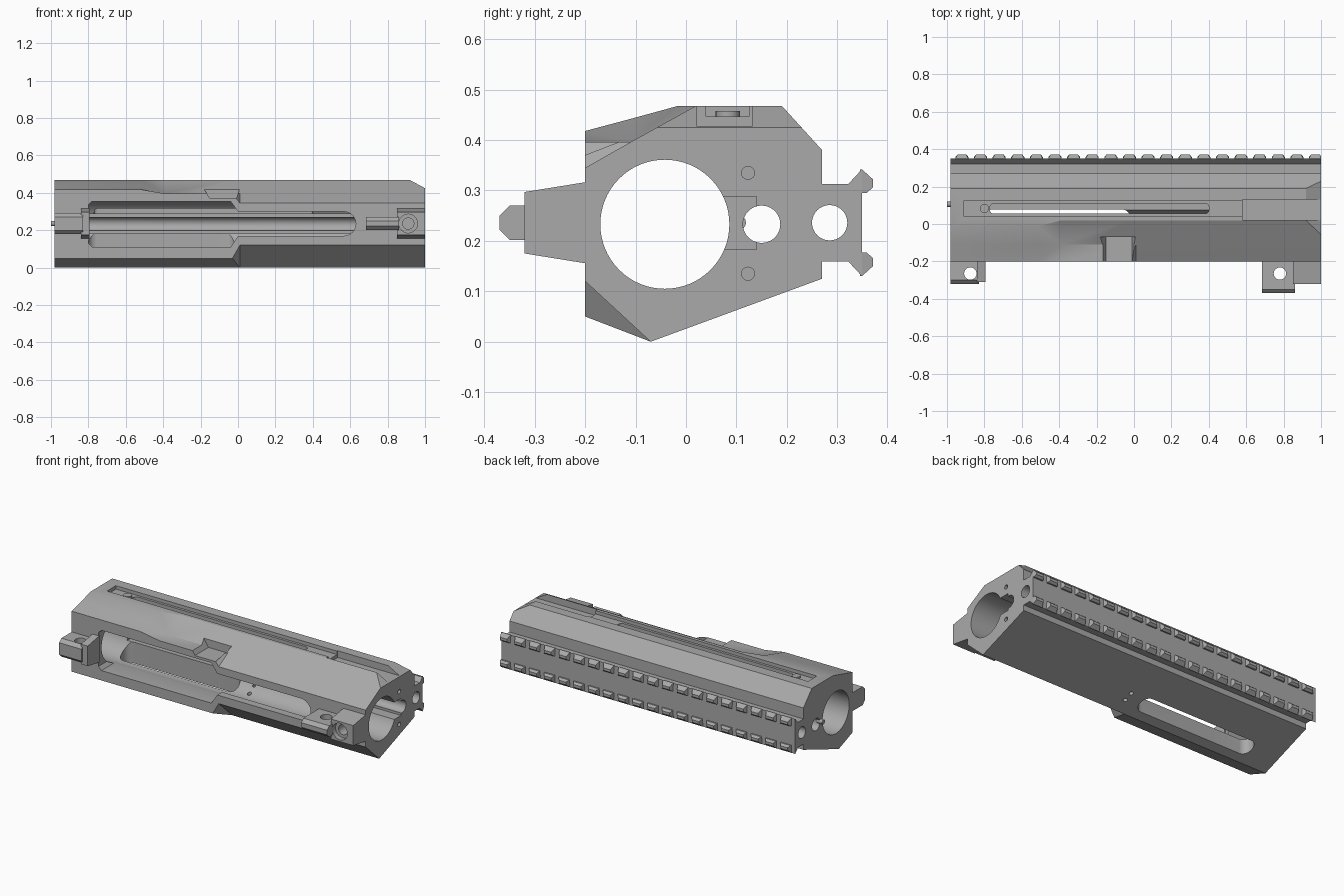
import bpy, bmesh, math
from mathutils import Vector

cube = bpy.data.objects.get("Cube")
if cube:
    bpy.data.objects.remove(cube, do_unlink=True)

metal = bpy.data.materials.new("grey metal")
metal.use_nodes = True
GREY = (0.4, 0.4, 0.4, 1)
metal.diffuse_color = GREY
metal.node_tree.nodes["Principled BSDF"].inputs["Base Color"].default_value = GREY


def make(name, bm):
    bmesh.ops.recalc_face_normals(bm, faces=bm.faces)
    mesh = bpy.data.meshes.new(name)
    bm.to_mesh(mesh)
    bm.free()
    mesh.materials.append(metal)
    ob = bpy.data.objects.new(name, mesh)
    bpy.context.collection.objects.link(ob)
    return ob


def loft(name, rings):
    """Skin a list of closed rings of 3D points and cap both ends."""
    bm = bmesh.new()
    rows = [[bm.verts.new(p) for p in ring] for ring in rings]
    n = len(rows[0])
    for a, b in zip(rows, rows[1:]):
        for i in range(n):
            bm.faces.new((a[i], a[(i + 1) % n], b[(i + 1) % n], b[i]))
    bm.faces.new(rows[0])
    bm.faces.new(rows[-1])
    bmesh.ops.triangulate(bm, faces=[f for f in bm.faces if len(f.verts) == 4])
    return make(name, bm)


def prism(name, pts, axis, lo, hi):
    """Extrude a 2D outline along x, y or z."""
    def put(p, t):
        q = list(p)
        q.insert("xyz".index(axis), t)
        return Vector(q)
    return loft(name, [[put(p, lo) for p in pts], [put(p, hi) for p in pts]])


def circle(u, v, r, n=40):
    return [(u + r * math.cos(math.tau * i / n), v + r * math.sin(math.tau * i / n))
            for i in range(n)]


def rounded(u0, u1, v0, v1, r, n=8):
    pts = []
    corners = [(u1 - r, v1 - r), (u0 + r, v1 - r), (u0 + r, v0 + r), (u1 - r, v0 + r)]
    for k, (u, v) in enumerate(corners):
        for i in range(n + 1):
            a = math.pi / 2 * (k + i / n)
            pts.append((u + r * math.cos(a), v + r * math.sin(a)))
    return pts


def box(name, x, y, z):
    rect = [(x[0], y[0]), (x[1], y[0]), (x[1], y[1]), (x[0], y[1])]
    return prism(name, rect, "z", *z)


def cut(ob, cutters):
    for c in cutters:
        c.hide_render = True
        mod = ob.modifiers.new("cut", "BOOLEAN")
        mod.operation, mod.solver, mod.object = "DIFFERENCE", "EXACT", c
        bpy.context.view_layer.objects.active = ob
        bpy.ops.object.modifier_apply(modifier=mod.name)
        bpy.data.objects.remove(c, do_unlink=True)


def smooth(ob):
    bpy.ops.object.select_all(action="DESELECT")
    ob.select_set(True)
    bpy.context.view_layer.objects.active = ob
    bpy.ops.object.shade_smooth_by_angle(angle=math.radians(25))


MID = 0.236      # height of the rail and lug axis
BY, BZ = -0.042, 0.233   # bore axis


# Body: one section skinned along x, its front edges changing on the way
def section(x, low, edge, mid, top_y):
    return [(x, y, z) for y, z in (
        (-0.2, low), (-0.07, 0), (0.27, 0.125), (0.27, 0.38), (0.19, 0.468),
        (top_y, 0.468), (-0.11, mid), (-0.2, edge))]


body = loft("receiver_body", [
    section(-0.98, 0.05, 0.418, 0.442, -0.015),
    section(-0.52, 0.05, 0.418, 0.442, -0.015),
    section(-0.39, 0.05, 0.396, 0.396, 0.02),
    section(-0.03, 0.05, 0.396, 0.396, 0.02),
    section(0.01, 0.12, 0.345, 0.396, 0.02),
    section(1.0, 0.12, 0.345, 0.396, 0.02)])

# Front opening: wide port that narrows to a round-ended slot
port = [(-0.8, 0.13), (-0.78, 0.11), (-0.04, 0.11), (0, 0.17)]
port += [(0.565 + 0.065 * math.cos(a), 0.235 + 0.065 * math.sin(a))
         for a in [math.pi * (i / 12 - 0.5) for i in range(13)]]
port += [(0, 0.3), (-0.04, 0.355), (-0.78, 0.355), (-0.8, 0.335)]

notch = loft("notch", [
    [(-0.15, y, 0.37), (-0.01, y, 0.37), (0.03, y, 0.48), (-0.22, y, 0.48)]
    for y in (-0.3, -0.07)])

cut(body, [
    prism("bore", circle(BY, BZ, 0.128, 64), "x", -1.1, 1.1),
    prism("port", port, "y", -0.3, -0.05),
    box("key_pocket", (-0.8, 1.1), (0.05, 0.14), (0.183, 0.288)),
    prism("key_hole", circle(0.15, BZ, 0.037), "x", -1.1, 1.1),
    prism("lower_slot", rounded(-0.8, -0.02, -0.02, 0.078, 0.045), "z", -0.1, 0.22),
    box("top_groove", (-0.91, 0.6), (0.04, 0.125), (0.447, 0.6)),
    box("end_groove", (0.58, 1.1), (0.022, 0.131), (0.427, 0.6)),
    prism("top_slit", rounded(-0.77, 0.4, 0.055, 0.11, 0.02), "z", 0.24, 0.6),
    notch,
    prism("end_chamfer", [(0.92, 0.468), (1.08, 0.382), (1.1, 0.6), (0.92, 0.6)],
          "y", -0.5, 0.5),
    prism("pin_hole_upper", circle(0.123, 0.335, 0.013, 16), "x", 0.9, 1.1),
    prism("pin_hole_lower", circle(0.123, 0.135, 0.013, 16), "x", 0.9, 1.1),
    prism("vent_a", circle(0.07, 0.01, 0.012, 16), "z", -0.1, 0.15),
    prism("vent_b", circle(0.07, 0.06, 0.012, 16), "z", -0.1, 0.15)])
smooth(body)

# Rail base along the back, with a bore of its own
half = [(0.26, 0.077), (0.322, 0.077), (0.349, 0.106)]
rail = prism("rail_base", [(y, MID - z) for y, z in half]
             + [(y, MID + z) for y, z in reversed(half)], "x", -0.98, 1.0)
rail_bore = circle(0.285, MID, 0.035)
cut(rail, [prism("rail_bore", rail_bore, "x", -1.1, 1.1)])
cut(body, [prism("rail_bore", rail_bore, "x", -1.1, 1.1)])
smooth(rail)

# Rail teeth in two mirrored rows
tooth = [(0.345, 0.106), (0.349, 0.106), (0.371, 0.086), (0.371, 0.07),
         (0.358, 0.059), (0.345, 0.059)]
for i in range(20):
    x = -0.92 + 0.0995 * i
    for side, word in ((1, "upper"), (-1, "lower")):
        rings = []
        for end in (-1, 1):
            rings.append([(min(x + end * (0.035 if y < 0.36 else 0.024), 1.0),
                           y, MID + side * z) for y, z in tooth])
        loft(f"rail_tooth_{word}_{i + 1}", rings)


# Front lugs: outlines in y and z, mirrored about the axis
def lug(name, half_outline, x0, x1):
    pts = [(y, MID - z) for y, z in half_outline]
    pts += [(y, MID + z) for y, z in reversed(half_outline)]
    return prism(name, pts, "x", x0, x1)


taper = [(-0.19, 0.082), (-0.32, 0.061)]
left_lug = lug("left_lug_block", taper, 0.85, 1.0)
cut(left_lug, [prism("bolt_recess", circle(0.91, MID, 0.05), "y", -0.4, -0.29),
               prism("bolt_hole", circle(0.91, MID, 0.03), "y", -0.4, -0.22)])
left_tab = lug("left_lug_tab", [(-0.19, 0.034), (-0.35, 0.034), (-0.37, 0.014)],
               0.685, 0.86)
cut(left_tab, [prism("tab_hole", circle(0.78, -0.265, 0.033), "z", 0, 0.5)])
right_lug = lug("right_lug_block", [(-0.19, 0.082), (-0.31, 0.061)], -0.84, -0.795)
right_tab = lug("right_lug_tab", [(-0.19, 0.056), (-0.3, 0.056), (-0.32, 0.036)],
                -0.98, -0.83)
cut(right_tab, [prism("tab_hole", circle(-0.875, -0.265, 0.033), "z", 0, 0.5)])
for ob in (left_lug, left_tab, right_tab):
    smooth(ob)

# Small stub at the far end and a stop screw in the top groove
smooth(prism("end_stub", circle(0.105, MID, 0.014, 16), "x", -1.0, -0.96))
smooth(prism("stop_screw", circle(-0.8, 0.083, 0.024, 24), "z", 0.43, 0.458))
